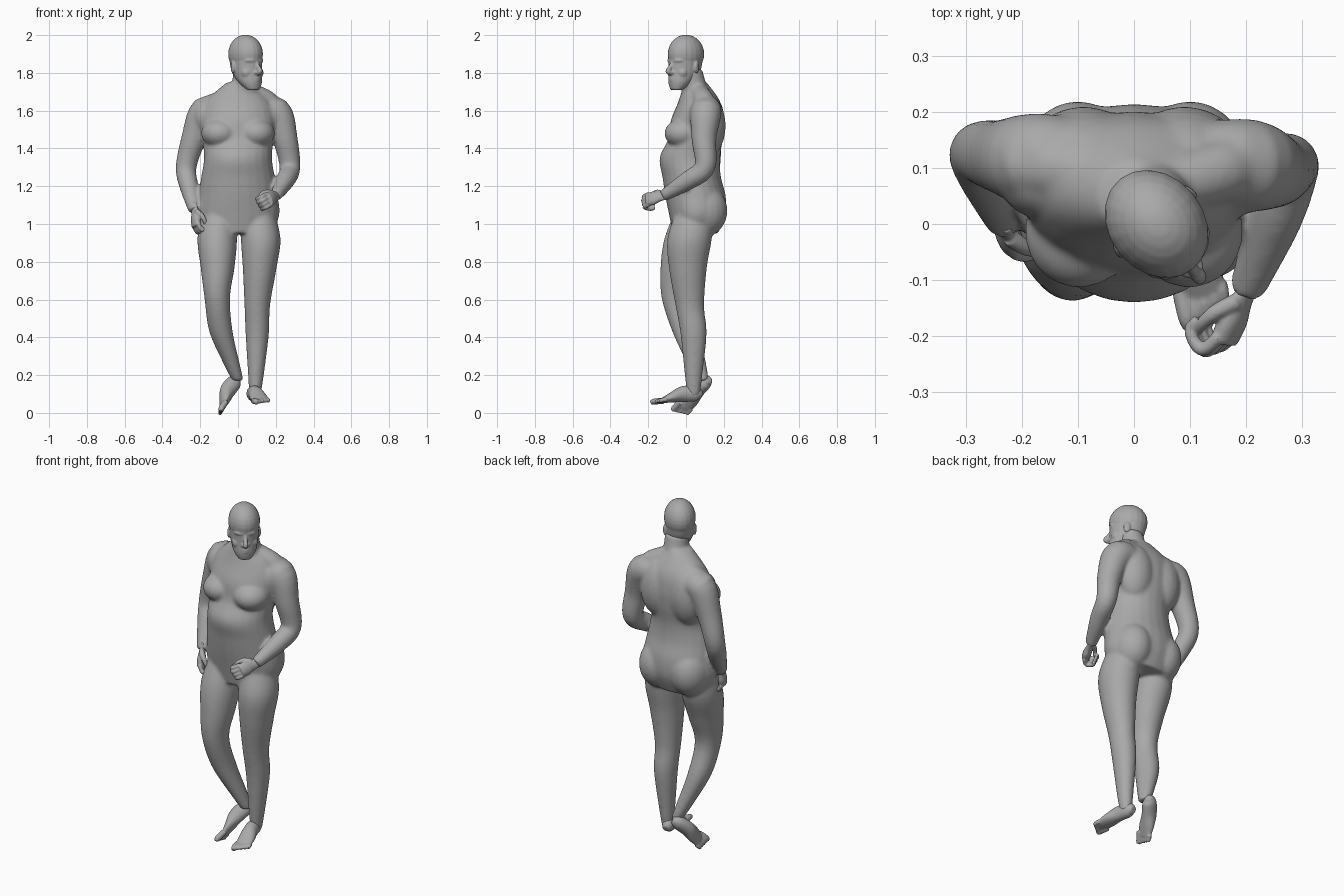
import bpy, bmesh, math
from mathutils import Vector, Matrix

if "Cube" in bpy.data.objects:
    bpy.data.objects.remove(bpy.data.objects["Cube"])

GREY = (.4, .4, .4, 1)
skin = bpy.data.materials.new("grey_clay")
skin.use_nodes = True
skin.diffuse_color = GREY
skin.node_tree.nodes["Principled BSDF"].inputs["Base Color"].default_value = GREY

UP = Vector((0, 0, 1))
BACK = Vector((0, 1, 0))
SIDE = Vector((1, 0, 0))
SIDES = (-1, 1)


def spline(rings, steps=5):
    """Smooth curve through a list of ring tuples, using cubic Hermite spans."""
    result = []
    last = len(rings) - 1
    for index in range(last):
        before, start, end, after = (Vector(rings[min(max(index + offset, 0), last)])
                                     for offset in (-1, 0, 1, 2))
        leave, arrive = (end - before) / 2, (after - start) / 2
        for step in range(steps):
            t = step / steps
            blend = t * t * (3 - 2 * t)
            result.append(start.lerp(end, blend) + leave * t * (1 - t) ** 2 - arrive * t * t * (1 - t))
    result.append(Vector(rings[last]))
    return result


def loft(bm, rings, axis=None, reference=BACK, sides=24):
    """Closed tube through (x, y, z, half width, half depth) rings."""
    rings = spline(rings)
    loops = []
    for index, ring in enumerate(rings):
        centre = Vector(ring[:3])
        previous = rings[max(index - 1, 0)]
        following = rings[min(index + 1, len(rings) - 1)]
        tangent = axis or (Vector(following[:3]) - Vector(previous[:3])).normalized()
        across = reference.cross(tangent).normalized()
        through = tangent.cross(across)
        angles = [math.tau * k / sides for k in range(sides)]
        loops.append([bm.verts.new(centre + across * ring[3] * math.cos(angle)
                                   + through * ring[4] * math.sin(angle)) for angle in angles])
    for lower, upper in zip(loops, loops[1:]):
        for k in range(sides):
            bm.faces.new((lower[k - 1], lower[k], upper[k], upper[k - 1]))
    bm.faces.new(loops[0])
    bm.faces.new(loops[-1])


def limb(bm, girths, joints, depth=1, axis=None, reference=BACK):
    """Tube that runs through the joints with the given half width at each."""
    rings = [(*joint, girth, girth * depth) for joint, girth in zip(joints, girths)]
    loft(bm, rings, axis, reference)


def ball(bm, centre, size, turn=0):
    place = Matrix.Translation(centre) @ Matrix.Rotation(turn, 4, 'Z') @ Matrix.Diagonal((*size, 1))
    bmesh.ops.create_uvsphere(bm, u_segments=20, v_segments=14, radius=1, matrix=place)


def finish(name, bm, voxel, placement=None, softness=4):
    """Fuse the overlapping volumes of a part into one smooth skin."""
    if placement:
        bm.transform(placement)
    bmesh.ops.recalc_face_normals(bm, faces=bm.faces)
    mesh = bpy.data.meshes.new(name)
    bm.to_mesh(mesh)
    bm.free()
    mesh.materials.append(skin)
    part = bpy.data.objects.new(name, mesh)
    bpy.context.collection.objects.link(part)
    fuse = part.modifiers.new("fuse", 'REMESH')
    fuse.mode = 'VOXEL'
    fuse.voxel_size = voxel
    fuse.use_smooth_shade = True
    soften = part.modifiers.new("soften", 'SMOOTH')
    soften.factor = .5
    soften.iterations = softness


def frame(origin, forward, up):
    """Matrix taking local +y to forward and local +z towards up."""
    forward = Vector(forward).normalized()
    across = forward.cross(Vector(up)).normalized()
    axes = Matrix((across, forward, across.cross(forward))).transposed()
    return Matrix.Translation(origin) @ axes.to_4x4()


# Trunk: evenly spaced sections of (centre y, half width, half depth)
body = bmesh.new()
sections = [(.05, .18, .12), (.06, .22, .15), (.05, .21, .16), (.03, .195, .155), (.02, .18, .16),
            (.05, .19, .145), (.06, .2, .14), (.07, .17, .11), (.05, .06, .06)]
loft(body, [(0, y, .95 + level / 10, width, depth)
            for level, (y, width, depth) in enumerate(sections)], UP)
limb(body, (.08, .068, .066), [(.02, .06, 1.66), (.035, .04, 1.74), (.04, .02, 1.82)], axis=UP)
for side in SIDES:
    ball(body, (side * .095, -.01, 1.48), (.1, .105, .08), side * .3)   # chest
    ball(body, (side * .1, .09, 1.07), (.11, .13, .14))                 # buttock
    ball(body, (side * .09, .11, 1.52), (.11, .1, .17))                 # shoulder blade
    ball(body, (side * .17, .08, 1.57), (.07, .07, .09))                # armpit fold
    limb(body, (.05, .056, .06, .06),
         [(.04, .06, 1.71), (.04 + side * .1, .09, 1.66),
          (.02 + side * .15, .1, 1.63), (side * .21, .11, 1.6)])        # shoulder slope

# Legs: the left one stands, the right one is bent
LEG = (.08, .105, .09, .068, .062, .042, .03)
limb(body, LEG, [(.1, .05, 1.1), (.12, .02, .93), (.115, .01, .77), (.102, .02, .57),
                 (.102, .04, .42), (.095, .04, .2), (.09, .04, .09)], depth=1.12, axis=UP)
limb(body, LEG, [(-.1, .05, 1.1), (-.11, .01, .93), (-.108, -.03, .77), (-.11, -.05, .61),
                 (-.09, 0, .43), (-.03, .06, .25), (0, .085, .17)], depth=1.17, axis=UP)

# Arms: the right one hangs, the left one reaches forward
ARM = (.07, .083, .066, .055, .05, .032)
limb(body, ARM, [(-.1, .12, 1.58), (-.175, .115, 1.59), (-.235, .12, 1.45), (-.275, .125, 1.3),
                 (-.26, .08, 1.2), (-.23, 0, 1.07)])
limb(body, ARM, [(.1, .11, 1.59), (.2, .105, 1.59), (.25, .095, 1.45), (.275, .1, 1.3),
                 (.25, .01, 1.23), (.2, -.12, 1.15)])
finish("body", body, .008, softness=14)

# Head, facing local -y, turned towards its left
head = bmesh.new()
ball(head, (0, 0, 1.9), (.085, .104, .102))
loft(head, [(0, -.065, 1.71, .035, .03), (0, -.04, 1.75, .061, .063), (0, -.01, 1.81, .075, .09),
            (0, 0, 1.9, .08, .1)], UP)
limb(head, (.008, .011, .014, .011), [(0, -.09, 1.86), (0, -.108, 1.83), (0, -.122, 1.808),
                                      (0, -.1, 1.795)], reference=SIDE)  # nose
for height in (1.76, 1.772):
    ball(head, (0, -.092, height), (.024, .014, .006))                  # lips
ball(head, (0, -.08, 1.733), (.025, .02, .016))                         # chin
for side in SIDES:
    ball(head, (side * .013, -.1, 1.802), (.01, .012, .009))            # nostril
    ball(head, (side * .03, -.08, 1.865), (.032, .017, .012), side * .4)  # brow
    ball(head, (side * .03, -.078, 1.842), (.015, .012, .01))           # eye
    ball(head, (side * .04, -.055, 1.8), (.03, .03, .03))               # cheek
    ball(head, (side * .08, .01, 1.83), (.008, .02, .033), side * .35)  # ear
turn_left = Matrix.Rotation(math.radians(39), 4, 'Z')
finish("head", head, .0045, Matrix.Translation((.04, 0, 0)) @ turn_left, softness=6)


# Loosely closed hands: +y to the knuckles, thumb on one side, palm facing -z
def hand(name, thumb, placement):
    bm = bmesh.new()
    limb(bm, (.026, .028, .038, .036), [(0, y, 0) for y in (-.03, .02, .06, .1)],
         depth=.6, reference=UP)
    for finger in range(4):
        x = (finger - 1.5) * .02 * thumb
        reach = .13 - .004 * abs(finger - 1)
        limb(bm, (.012, .012, .011, .009),
             [(x, .09, 0), (x, reach, -.02), (x, reach - .02, -.055), (x, .08, -.05)], reference=SIDE)
    limb(bm, (.016, .014, .011, .008),
         [(-.02 * thumb, .02, 0), (-.04 * thumb, .05, -.02), (-.04 * thumb, .08, -.035),
          (-.03 * thumb, .1, -.04)], reference=UP)
    finish(name, bm, .004, placement)


hand("right_hand", 1, frame((-.23, 0, 1.08), (.1, -.3, -1), (-.9, -.35, 0)))
hand("left_hand", -1, frame((.2, -.12, 1.15), (-.45, -1, -.25), (.75, -.3, .35)))


# Bare feet: heel at the origin, +y to the toes
def foot(name, inner, placement):
    bm = bmesh.new()
    loft(bm, [(0, 0, .03, .018, .018), (0, .03, .042, .034, .04), (0, .1, .045, .038, .042),
              (0, .16, .03, .046, .028), (0, .22, .015, .042, .012)], reference=UP)
    for toe in range(5):
        x = (.036 - toe * .018) * inner
        length = .27 - toe * .008
        girth = .012 if toe else .016
        limb(bm, (girth, girth, girth * .7),
             [(x, .2, .016), (x, length - .02, .016), (x, length, .01)], reference=UP)
    finish(name, bm, .004, placement)


foot("left_foot", 1, frame((.075, .085, .06), (.23, -1, -.05), (-.1, 0, 1)))
foot("right_foot", -1, frame((.03, .12, .16), (-.7, -.95, -1), (-.86, .05, .5)))
